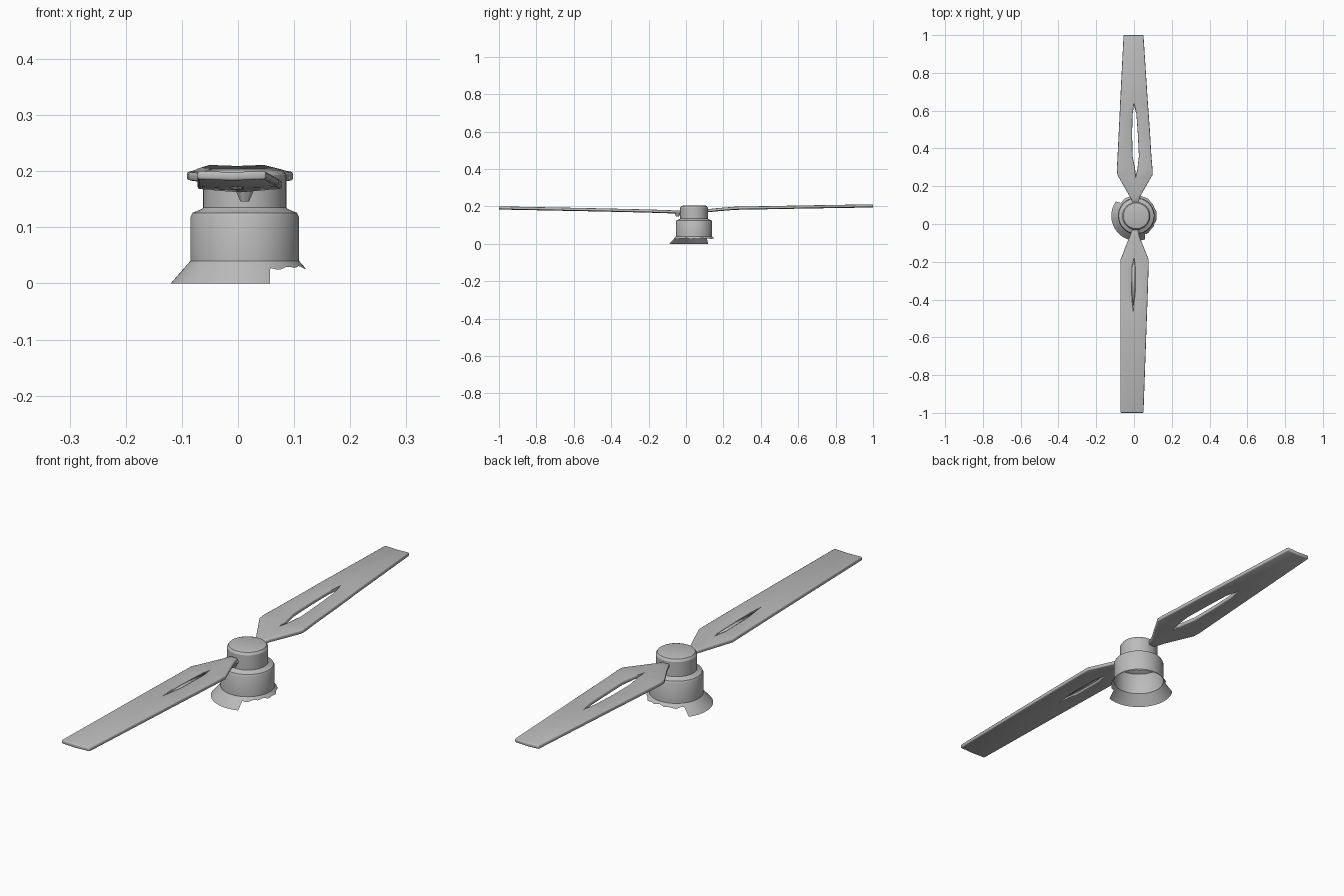
import bpy, bmesh
from math import sin, cos, pi, radians

if "Cube" in bpy.data.objects:
    bpy.data.objects.remove(bpy.data.objects["Cube"], do_unlink=True)

grey = bpy.data.materials.new("plain grey")
grey.use_nodes = True
grey.diffuse_color = (0.5, 0.5, 0.5, 1)
grey.node_tree.nodes["Principled BSDF"].inputs["Base Color"].default_value = (0.5, 0.5, 0.5, 1)


def finish(name, bm, angle=30):
    mesh = bpy.data.meshes.new(name)
    bm.to_mesh(mesh)
    bm.free()
    mesh.materials.append(grey)
    obj = bpy.data.objects.new(name, mesh)
    bpy.context.collection.objects.link(obj)
    bpy.ops.object.select_all(action="DESELECT")
    obj.select_set(True)
    bpy.context.view_layer.objects.active = obj
    bpy.ops.object.shade_smooth_by_angle(angle=radians(angle))
    return obj


CX, CY, SIDES = 0.012, 0.043, 72


def ring(bm, radius, height):
    """Circle of vertices; radius and height are functions of the angle."""
    angles = [2 * pi * i / SIDES for i in range(SIDES)]
    return [bm.verts.new((CX + radius(a) * cos(a), CY + radius(a) * sin(a), height(a)))
            for a in angles]


def bridge(bm, upper, lower):
    for i in range(SIDES):
        j = (i + 1) % SIDES
        bm.faces.new((upper[i], lower[i], lower[j], upper[j]))


# Hub: stepped shell, open underneath
bm = bmesh.new()
profile = [(0.058, 0.205), (0.068, 0.202), (0.074, 0.193), (0.074, 0.135), (0.078, 0.132),
           (0.093, 0.126), (0.097, 0.118), (0.097, 0.04)]
rings = [ring(bm, lambda a, r=r: r, lambda a, z=z: z) for r, z in profile]
bm.faces.new(rings[0])
for upper, lower in zip(rings, rings[1:]):
    bridge(bm, upper, lower)
finish("hub", bm)


# Flared skirt: full depth on one side, broken off short on the other
def drop(a):
    deg = a * 180 / pi
    if 140 < deg < 292:
        return 1.0
    return 0.3 + 0.09 * sin(5 * a) * sin(11 * a)


bm = bmesh.new()
top = ring(bm, lambda a: 0.097, lambda a: 0.04)
bottom = ring(bm, lambda a: 0.097 + 0.035 * drop(a), lambda a: 0.04 * (1 - drop(a)))
bridge(bm, top, bottom)
finish("skirt", bm)


# Blades: two strips that meet on a seam and part around the slot
def blade(name, stations, thickness):
    bm = bmesh.new()
    rows = []
    for y, left, slot_left, slot_right, right, z in stations:
        rows.append([bm.verts.new((x, y, z - sag)) for x, sag in
                     ((left, 0), (slot_left, 0.002), (slot_right, 0.002), (right, 0))])
    for a, b in zip(rows, rows[1:]):
        for k in (0, 2):
            bm.faces.new((a[k], a[k + 1], b[k + 1], b[k]))
    bmesh.ops.remove_doubles(bm, verts=bm.verts, dist=0.0005)
    bmesh.ops.recalc_face_normals(bm, faces=bm.faces)
    obj = finish(name, bm)
    solid = obj.modifiers.new("thickness", "SOLIDIFY")
    solid.thickness, solid.offset = thickness, 0
    bevel = obj.modifiers.new("soft edge", "BEVEL")
    bevel.width, bevel.segments, bevel.angle_limit = 0.004, 2, radians(50)
    return obj


blade("back_blade", [
    (0.115, -0.008, 0.005, 0.005, 0.022, 0.178),
    (0.15, -0.025, 0.005, 0.005, 0.035, 0.182),
    (0.26, -0.088, 0.01, 0.01, 0.098, 0.191),
    (0.29, -0.091, 0.006, 0.018, 0.098, 0.192),
    (0.36, -0.087, -0.008, 0.026, 0.092, 0.193),
    (0.48, -0.081, -0.010, 0.020, 0.085, 0.195),
    (0.58, -0.076, -0.008, 0.013, 0.078, 0.197),
    (0.63, -0.074, 0.0, 0.0, 0.074, 0.198),
    (1.0, -0.055, -0.002, -0.002, 0.050, 0.204),
], 0.015)

blade("front_blade", [
    (-0.03, -0.010, 0.006, 0.006, 0.020, 0.172),
    (-0.07, -0.025, 0.004, 0.004, 0.030, 0.172),
    (-0.19, -0.072, 0.0, 0.0, 0.078, 0.176),
    (-0.23, -0.072, -0.010, 0.006, 0.077, 0.177),
    (-0.36, -0.072, -0.012, 0.006, 0.073, 0.180),
    (-0.44, -0.072, -0.004, -0.004, 0.070, 0.182),
    (-1.0, -0.072, -0.010, -0.010, 0.050, 0.193),
], 0.015)

# Thin web closing the front slot
bm = bmesh.new()
corners = [(-0.2, 0.178), (-0.43, 0.182)]
verts = [bm.verts.new((x, y, z - 0.003)) for (y, z), xs in
         zip(corners, ((-0.014, 0.012), (0.004, -0.014))) for x in xs]
bm.faces.new(verts)
bmesh.ops.recalc_face_normals(bm, faces=bm.faces)
web = finish("slot_web", bm)
web.modifiers.new("thickness", "SOLIDIFY").thickness = 0.003

# Small foot where the front blade meets the hub
bm = bmesh.new()
bmesh.ops.create_cone(bm, cap_ends=True, segments=10, radius1=0.008, radius2=0.018, depth=0.022)
bmesh.ops.translate(bm, verts=bm.verts, vec=(0.012, -0.045, 0.157))
finish("blade_foot", bm)
